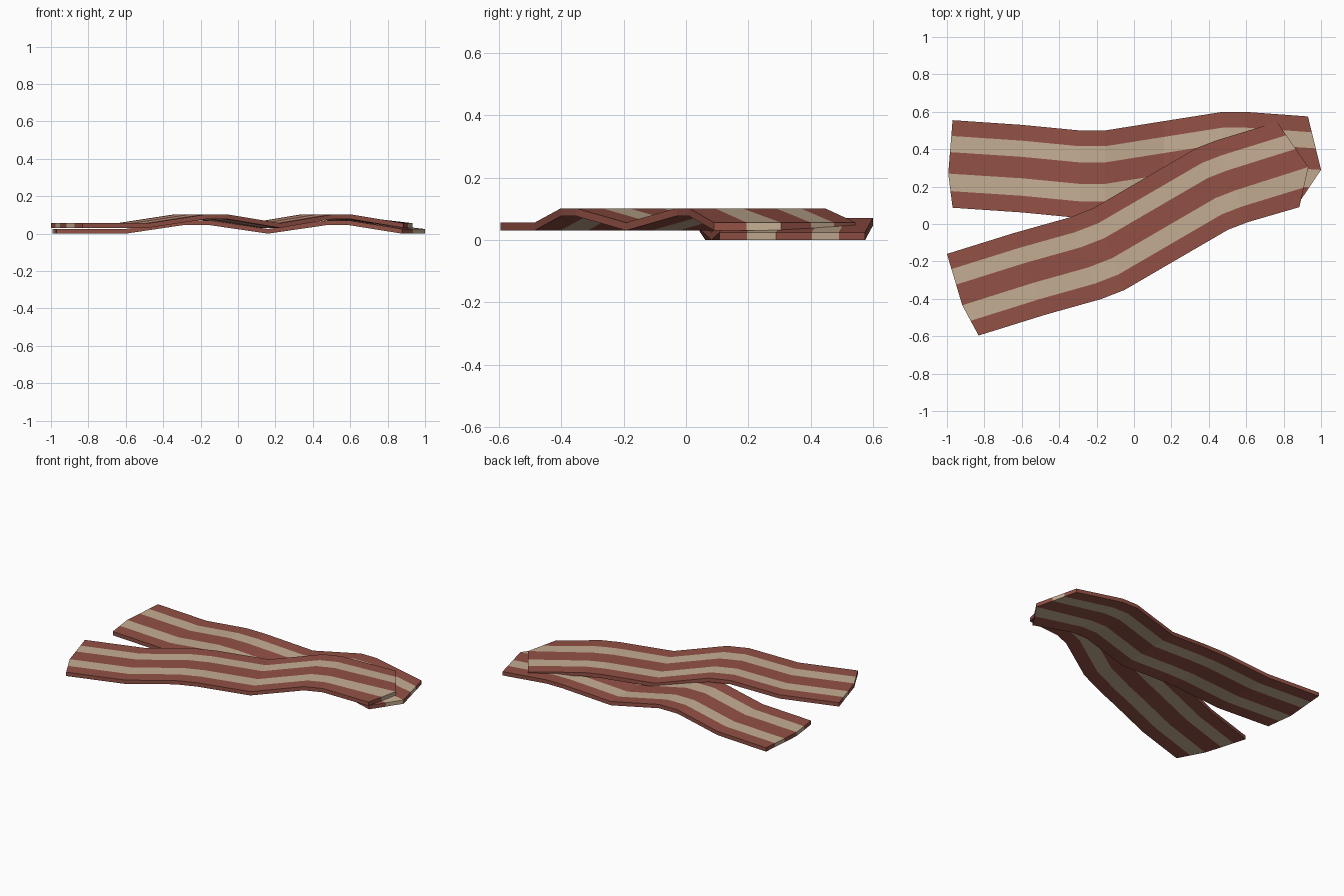
import bpy, bmesh, math
from mathutils import Matrix, Vector

if "Cube" in bpy.data.objects:
    bpy.data.objects.remove(bpy.data.objects["Cube"])


def material(name, rgb):
    m = bpy.data.materials.new(name)
    m.diffuse_color = (*rgb, 1)
    m.use_nodes = True
    m.node_tree.nodes["Principled BSDF"].inputs["Base Color"].default_value = m.diffuse_color
    return m


meat = material("meat_red", (0.29, 0.082, 0.060))
fat = material("fat_tan", (0.56, 0.42, 0.29))

# Wavy path of the strip's back edge: x, y, height of underside
PATH = [(-0.97, 0.555, 0), (-0.60, 0.53, 0), (-0.29, 0.50, 0.046),
        (-0.155, 0.50, 0.046), (0.16, 0.55, 0), (0.477, 0.60, 0.046),
        (0.59, 0.60, 0.046), (0.93, 0.575, 0)]
# Stripe boundaries across the width, and how far each end juts out there
BANDS = [0, 0.18, 0.365, 0.61, 0.81, 1]
LEFT_END, RIGHT_END = (-0.023, 0.0), (0.07, -0.053)
WIDTH, THICK, CORNER = 0.468, 0.025, 0.61


def end_offset(f, tip, far):
    if f <= CORNER:
        return tip * f / CORNER
    return tip + (far - tip) * (f - CORNER) / (1 - CORNER)


def bacon_strip(name, matrix):
    bm = bmesh.new()
    n, k = len(PATH), len(BANDS)
    grid = []
    for i, (x, y, z) in enumerate(PATH):
        row = []
        for f in BANDS:
            dx = 0
            if i == 0:
                dx = end_offset(f, *LEFT_END)
            elif i == n - 1:
                dx = end_offset(f, *RIGHT_END)
            row.append([bm.verts.new((x + dx, y - f * WIDTH, z + h))
                        for h in (0, THICK)])
        grid.append(row)

    def face(band, *vs):
        bm.faces.new(vs).material_index = band % 2

    # Top, underside and the two ends, striped by band
    for j in range(k - 1):
        for i in range(n - 1):
            a, b = grid[i][j], grid[i + 1][j]
            c, d = grid[i + 1][j + 1], grid[i][j + 1]
            face(j, a[1], d[1], c[1], b[1])
            face(j, a[0], b[0], c[0], d[0])
        for i in (0, n - 1):
            a, b = grid[i][j], grid[i][j + 1]
            face(j, a[0], b[0], b[1], a[1])
    # Long side edges
    for j in (0, k - 1):
        for i in range(n - 1):
            a, b = grid[i][j], grid[i + 1][j]
            face(0, a[0], b[0], b[1], a[1])
    bmesh.ops.recalc_face_normals(bm, faces=bm.faces[:])
    bm.transform(matrix)
    mesh = bpy.data.meshes.new(name)
    bm.to_mesh(mesh)
    bm.free()
    mesh.materials.append(meat)
    mesh.materials.append(fat)
    bpy.context.collection.objects.link(bpy.data.objects.new(name, mesh))


# Lower strip lies flat; the upper one is the same strip turned and laid over it
bacon_strip("lower_bacon_strip", Matrix())
pivot = Vector((-0.97, 0.555, 0))
bacon_strip("upper_bacon_strip",
            Matrix.Translation((-1.0, -0.16, 0.031))
            @ Matrix.Rotation(math.radians(21.2), 4, 'Z')
            @ Matrix.Translation(-pivot))
